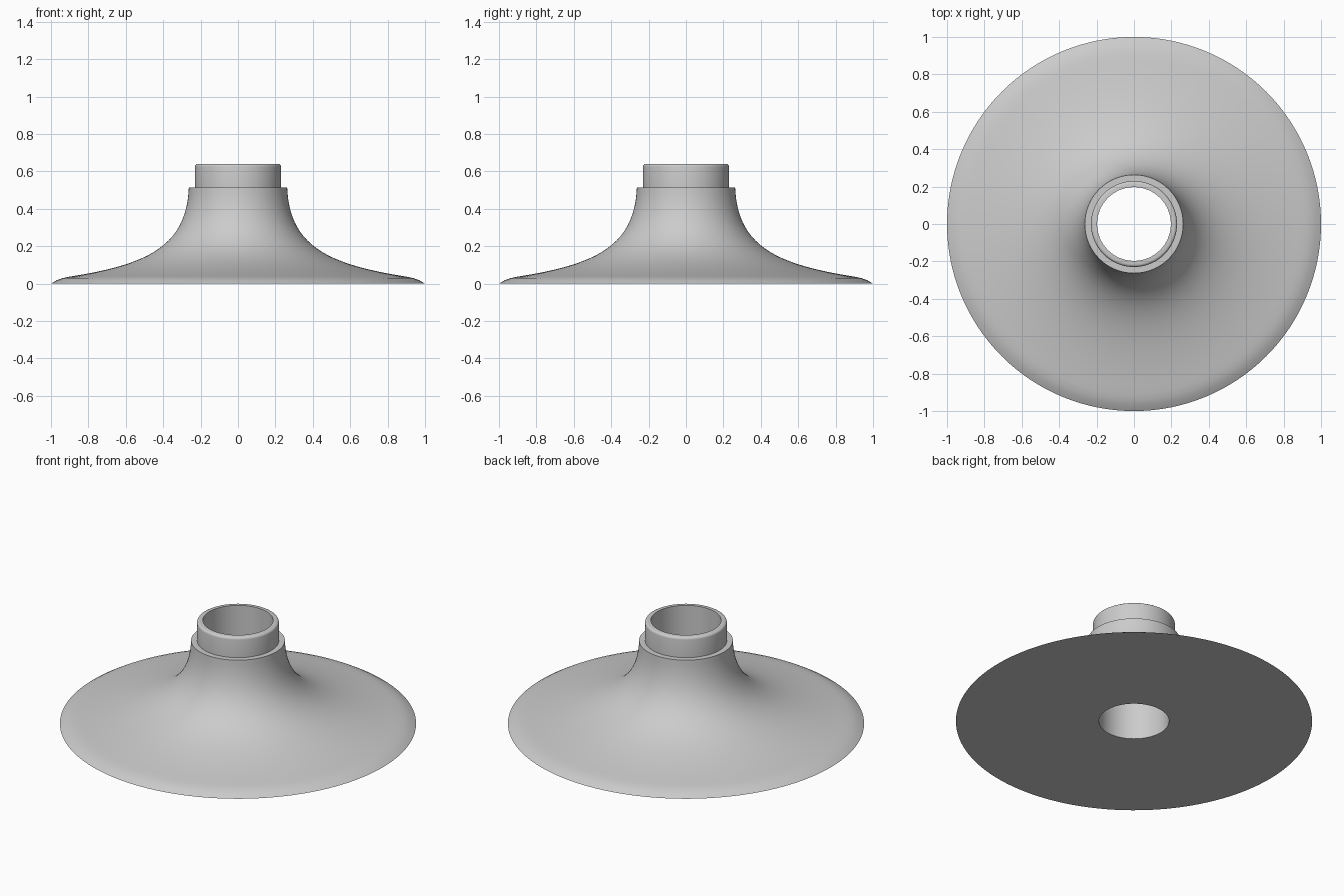
import bpy, bmesh, math
from mathutils import Vector
from mathutils.geometry import interpolate_bezier

cube = bpy.data.objects.get("Cube")
if cube:
    bpy.data.objects.remove(cube, do_unlink=True)

SEGMENTS = 128
BORE, COLLAR, SHOULDER = 0.197, 0.23, 0.263
TOP, STEP, ROUND = 0.64, 0.515, 0.015

grey = bpy.data.materials.new("light_grey")
grey.use_nodes = True
grey.diffuse_color = (0.6, 0.6, 0.6, 1)
grey.node_tree.nodes["Principled BSDF"].inputs["Base Color"].default_value = (0.6, 0.6, 0.6, 1)


def lathe(name, profile, material):
    """Spin a closed (radius, height) profile around the z axis."""
    bm = bmesh.new()
    verts = [bm.verts.new((r, 0, z)) for r, z in profile]
    edges = [bm.edges.new((a, b)) for a, b in zip(verts, verts[1:] + verts[:1])]
    bmesh.ops.spin(bm, geom=verts + edges, cent=(0, 0, 0), axis=(0, 0, 1),
                   angle=math.tau, steps=SEGMENTS)
    bmesh.ops.remove_doubles(bm, verts=bm.verts, dist=0.0001)
    bmesh.ops.recalc_face_normals(bm, faces=bm.faces)
    mesh = bpy.data.meshes.new(name)
    bm.to_mesh(mesh)
    bm.free()
    mesh.materials.append(material)
    obj = bpy.data.objects.new(name, mesh)
    bpy.context.collection.objects.link(obj)
    bpy.ops.object.select_all(action="DESELECT")
    obj.select_set(True)
    bpy.context.view_layer.objects.active = obj
    bpy.ops.object.shade_smooth_by_angle(angle=math.radians(30))
    return obj


# Collar: straight bore and a rounded outer top edge
collar = [(BORE, 0), (BORE, TOP)]
for i in range(5):
    a = math.pi / 2 * (1 - i / 4)
    collar.append((COLLAR - ROUND + ROUND * math.cos(a), TOP - ROUND + ROUND * math.sin(a)))
collar += [(COLLAR, STEP), (SHOULDER, STEP)]

# Trumpet-shaped flare sweeping out from the shoulder
flare = interpolate_bezier(Vector((SHOULDER, STEP)), Vector((0.275, 0.19)),
                           Vector((0.5, 0.1)), Vector((0.91, 0.036)), 32)
flare = [(p[0], p[1]) for p in flare[1:]]

# Rolled-down outer rim
rim = [(0.94, 0.029), (0.97, 0.018), (1, 0)]

lathe("flared_flange", collar + flare + rim, grey)
